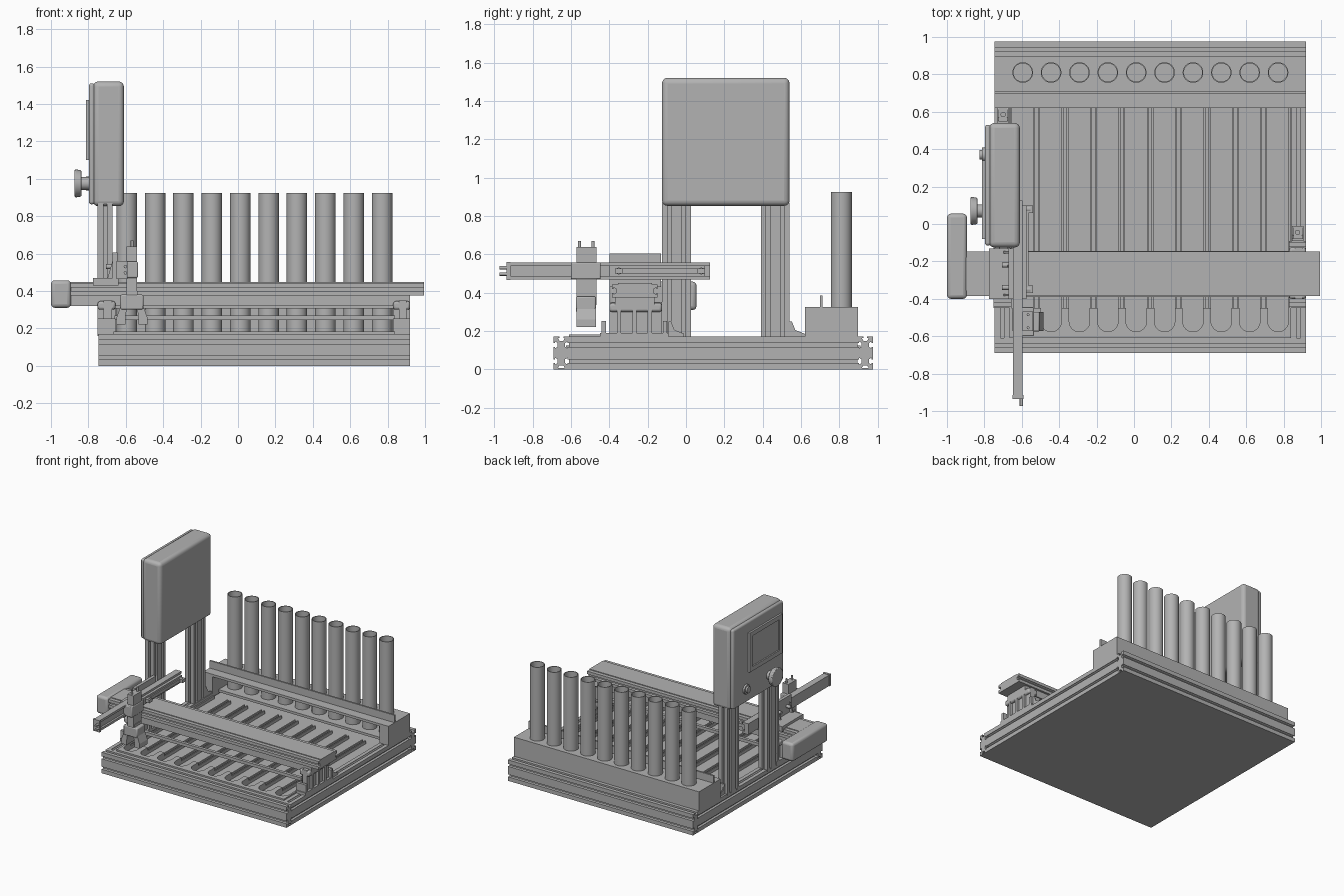
import bpy, bmesh, math
from mathutils import Vector

if "Cube" in bpy.data.objects:
    bpy.data.objects.remove(bpy.data.objects["Cube"])

grey = bpy.data.materials.new("machine grey")
grey.diffuse_color = (0.45, 0.45, 0.45, 1)
grey.use_nodes = True
grey.node_tree.nodes["Principled BSDF"].inputs["Base Color"].default_value = grey.diffuse_color
TUBES = [-0.595 + 0.1517 * i for i in range(10)]
TUBE_Y, TUBE_R = 0.81, 0.055


def finish(bm, name, bevel=0, segs=3, smooth=False):
    bmesh.ops.recalc_face_normals(bm, faces=bm.faces)
    me = bpy.data.meshes.new(name)
    bm.to_mesh(me)
    bm.free()
    ob = bpy.data.objects.new(name, me)
    bpy.context.collection.objects.link(ob)
    me.materials.append(grey)
    if bevel:
        m = ob.modifiers.new("bevel", 'BEVEL')
        m.width, m.segments = bevel, segs
    if smooth or bevel:
        bpy.context.view_layer.objects.active = ob
        ob.select_set(True)
        bpy.ops.object.shade_smooth_by_angle(angle=math.radians(35))
        ob.select_set(False)
    return ob


def box(name, x, y, z, bevel=0, segs=3):
    bm = bmesh.new()
    bmesh.ops.create_cube(bm, size=1)
    for v in bm.verts:
        v.co = Vector([(a + b) / 2 + c * (b - a) for (a, b), c in zip((x, y, z), v.co)])
    return finish(bm, name, bevel, segs)


def prism(name, pts, axis, a, b):
    """Extrude a profile along an axis: x uses (y,z), y uses (x,z), z uses (x,y)."""
    def place(p, t):
        return {'x': (t, p[0], p[1]), 'y': (p[0], t, p[1]), 'z': (p[0], p[1], t)}[axis]
    bm = bmesh.new()
    f = bm.faces.new([bm.verts.new(place(p, a)) for p in pts])
    r = bmesh.ops.extrude_face_region(bm, geom=[f])
    d = Vector(place((0, 0), b - a))
    bmesh.ops.translate(bm, vec=d, verts=[g for g in r['geom'] if isinstance(g, bmesh.types.BMVert)])
    return finish(bm, name)


def rail(name, u, v, nu, nv, axis, a, b, s=1.0):
    """Slotted aluminium extrusion with nu / nv T-slots along its u / v sides."""
    w, h = u[1] - u[0], v[1] - v[0]
    shape = [(-.010, 0), (-.010, .007), (-.018, .007), (-.010, .021),
             (.010, .021), (.018, .007), (.010, .007), (.010, 0)]
    def side(length, n):
        out = [(0, 0)]
        for i in range(n):
            c = (i + .5) * length / n
            out += [(c + p * s, q * s) for p, q in shape]
        return out
    pts = [(p, q) for p, q in side(w, nu)]
    pts += [(w - q, p) for p, q in side(h, nv)]
    pts += [(w - p, h - q) for p, q in side(w, nu)]
    pts += [(q, h - p) for p, q in side(h, nv)]
    return prism(name, [(u[0] + p, v[0] + q) for p, q in pts], axis, a, b)


def cyl(name, c, r, depth, axis='z', r2=None, n=32, bevel=0):
    bm = bmesh.new()
    bmesh.ops.create_cone(bm, cap_ends=True, segments=n, radius1=r,
                          radius2=r if r2 is None else r2, depth=depth)
    for v in bm.verts:
        p = v.co.copy()
        v.co = Vector(c) + (Vector((p.z, p.x, p.y)) if axis == 'x' else
                            Vector((p.x, p.z, p.y)) if axis == 'y' else p)
    return finish(bm, name, bevel, 2, True)


def comb(name, x, y_edge, y_far, z, depth, direction):
    """Plate whose edge has a round-ended notch at every tube."""
    pts = [(x[0], y_far), (x[0], y_edge)]
    for tx in TUBES:
        flat = depth - TUBE_R
        if flat > .001:
            pts.append((tx - TUBE_R, y_edge))
        for k in range(17):
            t = math.pi * k / 16
            pts.append((tx - TUBE_R * math.cos(t),
                        y_edge + direction * (flat + TUBE_R * math.sin(t))))
        if flat > .001:
            pts.append((tx + TUBE_R, y_edge))
    pts += [(x[1], y_edge), (x[1], y_far)]
    return prism(name, pts, 'z', *z)


# Base frame and floor
for n, y in (("front", (-.69, -.61)), ("back", (.895, .975))):
    rail(n + "_base_rail", y, (0, .17), 1, 2, 'x', -.745, .92)
for n, x in (("left", (-.745, -.665)), ("right", (.84, .92))):
    rail(n + "_base_rail", x, (0, .17), 1, 2, 'y', -.61, .895)
box("bottom_plate", (-.745, .92), (-.69, .975), (0, .006))
box("floor", (-.68, .855), (-.625, .91), (.06, .125))
for i in range(11):
    x = -.672 + .1517 * i
    for dx in (-.013, .013):
        box("floor_divider", (x + dx - .005, x + dx + .005), (-.61, .63), (.12, .15))
comb("front_notched_tray", (-.665, .84), -.448, -.61, (.15, .182), .128, -1)

# Tube rack with open front
X = (-.745, .92)
comb("rack_top_front", X, TUBE_Y, .62, (.305, .325), TUBE_R, -1)
comb("rack_top_back", X, TUBE_Y, .895, (.305, .325), TUBE_R, 1)
box("rack_back_wall", X, (.875, .897), (.16, .325))
for n, x in (("left", (-.745, -.665)), ("right", (.84, .92))):
    box("rack_%s_wall" % n, x, (.62, .89), (.165, .324))
box("rack_floor", X, (.70, .89), (.15, .17))
box("rack_front_lip", X, (.698, .712), (.31, .385))

# Open-topped tubes
for tx in TUBES:
    bm = bmesh.new()
    rings = []
    for r, z in ((TUBE_R, .165), (TUBE_R, .925), (TUBE_R - .006, .925), (TUBE_R - .006, .18)):
        rings.append([bm.verts.new((tx + r * math.cos(k * math.tau / 32),
                                    TUBE_Y + r * math.sin(k * math.tau / 32), z)) for k in range(32)])
    for a, b in zip(rings, rings[1:]):
        for k in range(32):
            bm.faces.new((a[k], a[(k + 1) % 32], b[(k + 1) % 32], b[k]))
    bm.faces.new(rings[0])
    bm.faces.new(rings[-1])
    finish(bm, "tube", smooth=True)

# Tower posts with corner gussets
for y in ((-.125, .026), (.39, .54)):
    rail("tower_post", (-.75, -.67), y, 1, 2, 'z', .16, .87)


def gusset(x, y, d):
    for xx in (x - .03, x + .022):
        prism("gusset_web", [(y, .17), (y + d * .08, .17), (y + d * .08, .185),
                             (y + d * .03, .205), (y + d * .012, .25), (y, .25)], 'x', xx, xx + .008)
    box("gusset_foot", (x - .03, x + .03), sorted((y, y + d * .08)), (.168, .18))
    box("gusset_back", (x - .03, x + .03), sorted((y, y + d * .012)), (.17, .25))
    cyl("gusset_bolt", (x, y + d * .045, .186), .014, .016, n=12)


gusset(-.70, .54, 1)
gusset(.875, -.09, 1)

# Control head with screen and knobs on its left face
box("control_head", (-.775, -.61), (-.125, .54), (.853, 1.52), .028, 4)
box("control_head_panel", (-.797, -.765), (-.115, .53), (.863, 1.51), .014, 3)
for n, y, z in (("left", (-.08, -.045), (1.10, 1.42)), ("right", (.305, .34), (1.10, 1.42)),
                ("low", (-.08, .34), (1.10, 1.135)), ("top", (-.08, .34), (1.385, 1.42))):
    box("screen_frame_" + n, (-.812, -.79), y, z)
box("screen", (-.801, -.79), (-.05, .31), (1.13, 1.39))
cyl("large_knob_stem", (-.82, .07, .975), .035, .06, 'x')
cyl("large_knob", (-.855, .07, .975), .076, .038, 'x', .07, bevel=.008)
cyl("button_ring", (-.802, .37, .975), .038, .02, 'x')
cyl("button", (-.813, .37, .975), .026, .026, 'x')

# Gantry beam, its supports and drive housing
rail("gantry_beam", (-.385, -.148), (.375, .443), 0, 1, 'x', -.9, .995)
box("gantry_cover", (-.9, .995), (-.355, -.178), (.44, .449))
box("gantry_lower_beam", (-.9, .92), (-.37, -.165), (.32, .38))
for y in ((-.39, -.365), (-.17, -.145)):
    box("gantry_stretcher", (-.66, .84), y, (.245, .27))
box("drive_housing", (-1, -.893), (-.4, .055), (.31, .457), .02, 3)
for n, x in (("left", (-.75, -.655)), ("right", (.83, .92))):
    box(n + "_support_foot", x, (-.448, -.09), (.165, .19))
    box(n + "_support_core", (x[0] + .03, x[1] - .02), (-.40, -.125), (.18, .35))
    box(n + "_support_cap", x, (-.40, -.125), (.30, .345), .012, 2)
    for i in range(5):
        y = -.44 + i * .08
        box(n + "_support_fin", x, (y, y + .022), (.18, .252 if i in (0, 4) else .32))

# Carriage on the gantry
box("carriage_plate", (-.775, -.64), (-.40, -.13), (.43, .47))
box("carriage_upright", (-.67, -.645), (-.40, -.13), (.46, .605))
for y in (-.385, -.23, -.157):
    prism("carriage_web", [(-.70, .46), (-.66, .46), (-.66, .6)], 'y', y, y + .012)
for y in (-.34, -.22):
    cyl("carriage_bolt", (-.68, y, .53), .013, .05, 'x', n=12)

# Cross arm
rail("cross_arm", (-.648, -.612), (.469, .557), 0, 0, 'y', -.93, .125)
for z in ((.469, .487), (.539, .557)):
    box("arm_flange", (-.615, -.596), (-.93, .125), z)
box("arm_guide", (-.61, -.575), (-.40, .10), (.485, .541))
box("arm_guide_rail", (-.58, -.565), (-.36, .07), (.50, .526))
for y in (-.35, .08):
    cyl("arm_bolt", (-.567, y, .513), .018, .026, 'x', n=12)
    box("arm_stop", (-.575, -.54), (y - .02, y + .02), (.50, .526))
box("arm_end_plate", (-.65, -.59), (-.935, -.915), (.465, .56))
for z in (.497, .53):
    cyl("arm_end_pin", (-.602, -.95, z), .009, .045, 'y', n=12)

# Vertical slide
box("slide_body", (-.595, -.54), (-.572, -.467), (.335, .637))
box("slide_block", (-.645, -.535), (-.60, -.445), (.47, .557), .006, 2)
for y in (-.555, -.485):
    cyl("slide_rod", (-.566, y, .60), .008, .14, n=12)

# Gripper
box("gripper_neck", (-.60, -.535), (-.565, -.475), (.30, .40))
box("gripper_body", (-.63, -.505), (-.575, -.47), (.30, .38), .008, 2)
for s in (-1, 1):
    c = -.567
    prism("gripper_finger", [(c + s * .025, .32), (c + s * .06, .32), (c + s * .082, .26),
                             (c + s * .082, .222), (c + s * .035, .222), (c + s * .035, .26)],
          'y', -.572, -.47)
